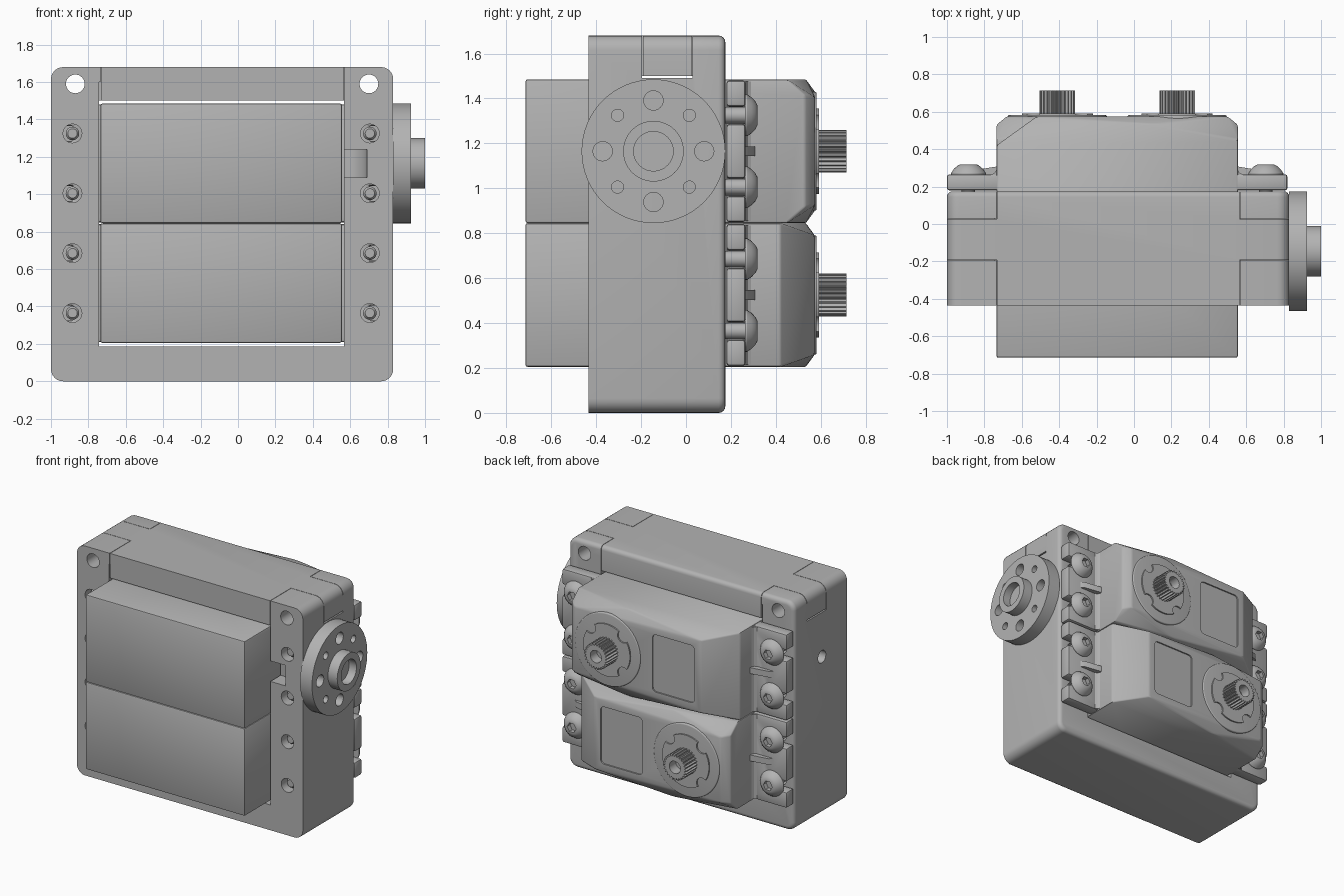
import bpy, bmesh
from math import sin, cos, pi, radians
from mathutils import Vector

if "Cube" in bpy.data.objects:
    bpy.data.objects.remove(bpy.data.objects["Cube"])

GREY = (0.45, 0.45, 0.45, 1)
grey = bpy.data.materials.new("plain grey")
grey.use_nodes = True
grey.diffuse_color = GREY
grey.node_tree.nodes["Principled BSDF"].inputs["Base Color"].default_value = GREY


def finish(name, bm):
    bmesh.ops.recalc_face_normals(bm, faces=bm.faces[:])
    me = bpy.data.meshes.new(name)
    bm.to_mesh(me)
    bm.free()
    me.materials.append(grey)
    ob = bpy.data.objects.new(name, me)
    bpy.context.scene.collection.objects.link(ob)
    return ob


def place(axis, u, v, w):
    return {"x": (w, u, v), "y": (u, w, v), "z": (u, v, w)}[axis]


def rect(u0, u1, v0, v1):
    return [(u0, v0), (u1, v0), (u1, v1), (u0, v1)]


def circle(u, v, r, n=32):
    return [(u + r * cos(2 * pi * i / n), v + r * sin(2 * pi * i / n)) for i in range(n)]


def prism(name, pts, axis, lo, hi, corner=0, rim=0):
    """Extrude an outline; optionally round its corners, then the rim at hi."""
    bm = bmesh.new()
    k = "xyz".index(axis)
    a = [bm.verts.new(place(axis, u, v, lo)) for u, v in pts]
    b = [bm.verts.new(place(axis, u, v, hi)) for u, v in pts]
    bm.faces.new(a)
    bm.faces.new(b)
    for i in range(len(a)):
        j = (i + 1) % len(a)
        bm.faces.new((a[i], a[j], b[j], b[i]))
    bmesh.ops.recalc_face_normals(bm, faces=bm.faces[:])
    if corner:
        es = [e for e in bm.edges if abs(e.verts[0].co[k] - e.verts[1].co[k]) > 1e-4]
        bmesh.ops.bevel(bm, geom=es, offset=corner, segments=6, profile=0.5, affect="EDGES")
    if rim:
        es = [e for e in bm.edges if all(abs(v.co[k] - hi) < 1e-4 for v in e.verts)]
        bmesh.ops.bevel(bm, geom=es, offset=rim, segments=4, profile=0.5, affect="EDGES")
    return finish(name, bm)


def lathe(name, profile, n=32):
    """Spin (radius, y) points around the y axis."""
    bm = bmesh.new()
    rings = [[bm.verts.new((u, y, v)) for u, v in circle(0, 0, r, n)] for r, y in profile]
    for p, q in zip(rings, rings[1:]):
        for i in range(n):
            j = (i + 1) % n
            bm.faces.new((p[i], p[j], q[j], q[i]))
    bm.faces.new(rings[0])
    bm.faces.new(rings[-1])
    return finish(name, bm)


def apply(ob, mod):
    bpy.context.view_layer.objects.active = ob
    bpy.ops.object.modifier_apply(modifier=mod.name)


def boolean(ob, cutters, op="DIFFERENCE"):
    for c in cutters:
        m = ob.modifiers.new("cut", "BOOLEAN")
        m.operation, m.object, m.solver = op, c, "EXACT"
        apply(ob, m)
        bpy.data.objects.remove(c)


def bevel(ob, width, segments=2):
    m = ob.modifiers.new("bevel", "BEVEL")
    m.width, m.segments, m.limit_method, m.angle_limit = width, segments, "ANGLE", radians(25)
    apply(ob, m)


def hole(pts, axis, lo, hi, corner=0):
    return prism("cutter", pts, axis, lo, hi, corner)


# Mounting frame and its top bar with interlocking tabs
AXLE_Y, AXLE_Z = -0.145, 1.165


def shell(name):
    return prism(name, rect(-1, 0.83, 0, 1.68), "y", -0.435, 0.175, 0.065, 0.03)


def cross(gap):
    l, r, a, b = -0.735 + gap, 0.567 - gap, -0.195 + gap, 0.03 - gap
    return [(l, -0.6), (r, -0.6), (r, a), (1, a), (1, b), (r, b),
            (r, 0.4), (l, 0.4), (l, b), (-1.2, b), (-1.2, a), (l, a)]


def pin_holes():
    return [hole(circle(x, 1.59, 0.05), "y", -0.6, 0.4) for x in (-0.87, 0.7)]


SCREW_X, SERVO_Z = 0.795, (1.165, 0.525)
frame = shell("frame")
boolean(frame, [hole(cross(0), "z", 1.49, 1.9),
                hole(rect(-0.742, 0.567, 0.185, 1.6), "y", -0.6, 0.4),
                hole(circle(0.57, -0.435, 0.12), "z", 1.09, 1.24),
                hole(circle(AXLE_Y, AXLE_Z, 0.045), "x", -1.2, -0.8)]
        + pin_holes()
        + [hole(circle(-0.09 + s * SCREW_X, zc + dz, 0.05), "y", -0.6, 0.4)
           for s in (-1, 1) for zc in SERVO_Z for dz in (-0.16, 0.16)])
top_bar = shell("top_bar")
boolean(top_bar, [hole(cross(0.003), "z", 1.5, 1.9)], "INTERSECT")
boolean(top_bar, pin_holes())

# Output horn on the side
horn = prism("horn_disc", circle(AXLE_Y, AXLE_Z, 0.32, 64), "x", 0.828, 0.925)
hub = prism("horn_hub", circle(AXLE_Y, AXLE_Z, 0.135, 48), "x", 0.92, 1.0)
boolean(hub, [hole(circle(AXLE_Y, AXLE_Z, 0.088), "x", 0.94, 1.1)])
boolean(horn, [hole(circle(AXLE_Y, AXLE_Z, 0.05), "x", 0.87, 1.1)]
        + [hole(circle(AXLE_Y + 0.226 * cos(i * pi / 4), AXLE_Z + 0.226 * sin(i * pi / 4),
                       0.027 if i % 2 else 0.043, 24), "x", 0.8, 1.1) for i in range(8)])

# Servo case: hull of the box, side ridges, sloped end and back face
bm = bmesh.new()
for x, y, z in [(-0.645, -0.715, 0.32), (0.645, -0.715, 0.32), (-0.645, 0.42, 0.32),
                (0.19, 0.535, 0.32), (0.645, 0.45, 0.32), (-0.63, 0.43, 0.27),
                (-0.43, 0.575, 0.265), (0.59, 0.575, 0.24), (0.645, 0.53, 0.25)]:
    for s in (-1, 1):
        bm.verts.new((x, y, s * z))
bmesh.ops.convex_hull(bm, input=bm.verts[:])
bmesh.ops.dissolve_limit(bm, angle_limit=0.02, verts=bm.verts[:], edges=bm.edges[:])
case = finish("servo_case", bm)
bevel(case, 0.01)
boolean(case, [hole(rect(-0.38, -0.04, -0.21, 0.21), "y", 0.565, 0.7, 0.03)])
parts = [case]

# Output boss with notched ring, and toothed shaft
SHAFT = 0.32
boss = prism("shaft_boss", circle(SHAFT, 0, 0.265, 64), "y", 0.5, 0.582, 0, 0.008)
ring = prism("notched_ring", circle(SHAFT, 0, 0.19, 64), "y", 0.57, 0.592)
boolean(ring, [hole(circle(SHAFT + 0.19 * cos(a), 0.19 * sin(a), 0.045, 24), "y", 0.5, 0.7)
               for a in (pi / 4, 3 * pi / 4, 5 * pi / 4, 7 * pi / 4)])
teeth = []
for i in range(100):
    r, a = (0.095 if i % 4 < 2 else 0.08), 2 * pi * i / 100
    teeth.append((SHAFT + r * cos(a), r * sin(a)))
shaft = prism("toothed_shaft", teeth, "y", 0.58, 0.715)
boolean(shaft, [hole(circle(SHAFT, 0, 0.045), "y", 0.64, 0.8)])
parts += [boss, ring, shaft]

# Slotted flanges, root fillets and gussets at both ends
for s, side in ((1, "left"), (-1, "right")):
    outline = [(0.6, -0.315), (0.91, -0.315)]
    for zc in (-0.16, 0.16):
        outline += [(0.91, zc - 0.04), (0.79, zc - 0.04), (0.79, zc + 0.04), (0.91, zc + 0.04)]
    outline += [(0.91, 0.315), (0.6, 0.315)]
    flange = prism("flange_" + side, [(s * u, v) for u, v in outline], "y", 0.18, 0.265)
    bevel(flange, 0.012)
    root = prism("flange_root_" + side, [(s * 0.64, 0.26), (s * 0.68, 0.26), (s * 0.653, 0.275),
                                         (s * 0.64, 0.3)], "z", -0.31, 0.31)
    gusset = prism("gusset_" + side, [(s * 0.64, 0.26), (s * 0.81, 0.26), (s * 0.78, 0.285),
                                      (s * 0.64, 0.308)], "z", -0.022, 0.022)
    parts += [flange, root, gusset]

# Button-head screw, copied into every slot
screw = lathe("screw", [(0.025, -0.4), (0.036, -0.385), (0.036, 0.262), (0.093, 0.262), (0.093, 0.272),
                        (0.08, 0.292), (0.062, 0.309), (0.045, 0.318)])
boolean(screw, [hole(circle(0, 0, 0.036, 6), "y", 0.285, 0.4)])

for ob in [frame, top_bar, horn, hub, screw] + parts:
    bpy.ops.object.select_all(action="DESELECT")
    ob.select_set(True)
    bpy.context.view_layer.objects.active = ob
    bpy.ops.object.shade_smooth_by_angle(angle=radians(32))


def copy(ob, name):
    c = ob.copy()
    c.name = name
    bpy.context.scene.collection.objects.link(c)
    return c


# Upper servo as built, lower servo turned half round
for ob in parts:
    lower = copy(ob, "lower_" + ob.name)
    ob.name = "upper_" + ob.name
    ob.location = Vector((-0.09, 0, SERVO_Z[0]))
    lower.location = Vector((-0.09, 0, SERVO_Z[1]))
    lower.rotation_euler = (0, pi, 0)
for s in (-1, 1):
    for zc in SERVO_Z:
        for dz in (-0.16, 0.16):
            copy(screw, "flange_screw").location = (-0.09 + s * SCREW_X, 0, zc + dz)
bpy.data.objects.remove(screw)
